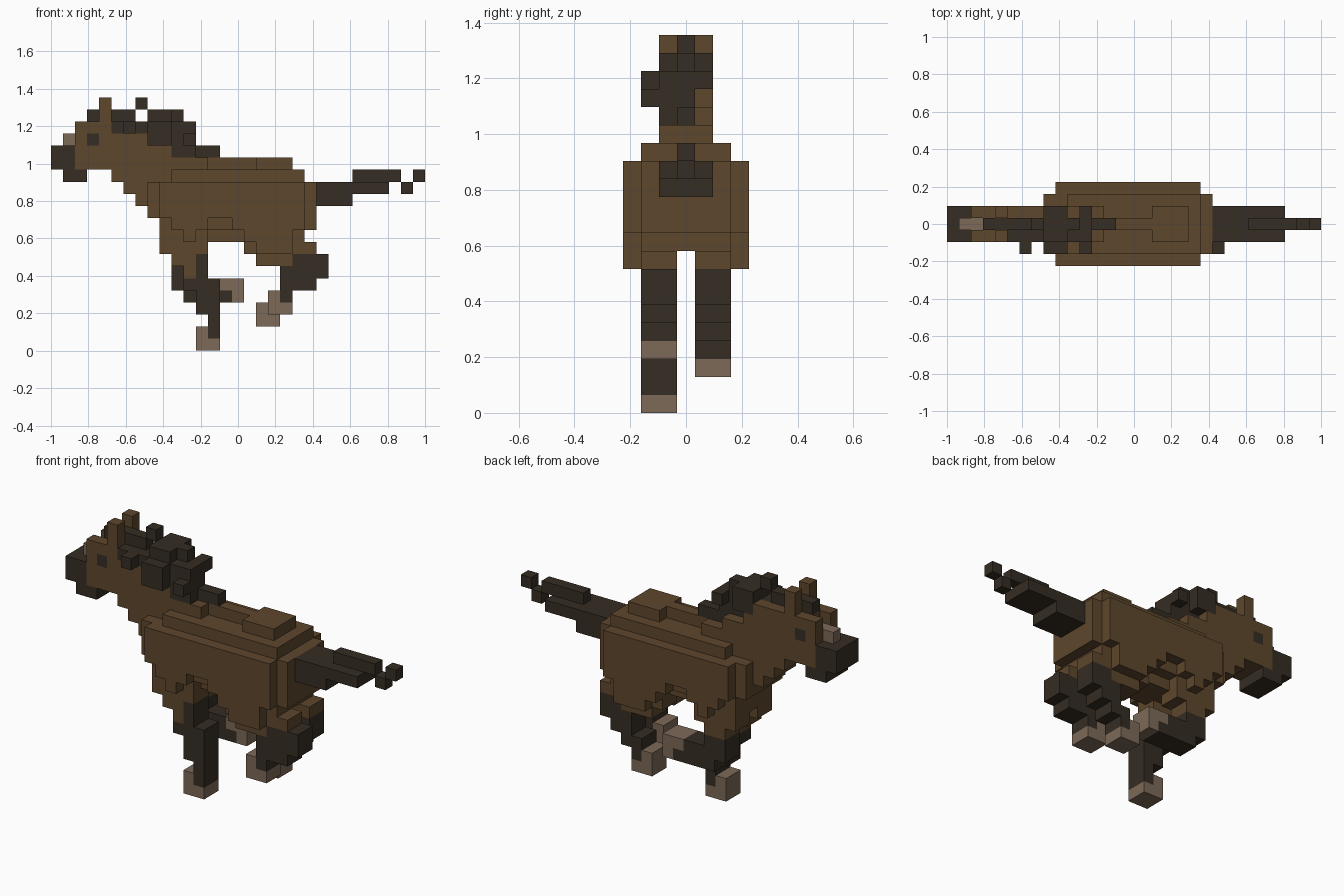
import bpy, bmesh
from mathutils import Vector

if "Cube" in bpy.data.objects:
    bpy.data.objects.remove(bpy.data.objects["Cube"], do_unlink=True)

V = 2 / 31                      # size of one block


def material(name, rgb):
    m = bpy.data.materials.new(name)
    m.use_nodes = True
    m.diffuse_color = (*rgb, 1)
    m.node_tree.nodes["Principled BSDF"].inputs["Base Color"].default_value = (*rgb, 1)
    return m


brown = material("coat brown", (0.112, 0.063, 0.026))
dark = material("dark mane", (0.036, 0.026, 0.017))
light = material("hoof tan", (0.205, 0.143, 0.098))

taken = {}                      # block -> part name
parts = {}                      # part name -> material


def part(name, mat, *boxes):
    """Claim free blocks from boxes (x0, x1, y0, y1, z0, z1), upper ends excluded, y 0 = centre."""
    parts[name] = mat
    for x0, x1, y0, y1, z0, z1 in boxes:
        for x in range(x0, x1):
            for y in range(y0, y1):
                for z in range(z0, z1):
                    taken.setdefault((x, y, z), name)


def both(*boxes):
    """Each box together with its mirror image across the centre."""
    return [b for x0, x1, y0, y1, z0, z1 in boxes
            for b in ((x0, x1, y0, y1, z0, z1), (x0, x1, 1 - y1, 1 - y0, z0, z1))]


# head details
part("eyes", dark, *both((3, 4, 1, 2, 17, 18)))
part("muzzle", dark, (0, 2, -1, 2, 15, 17), (1, 3, -1, 2, 14, 15))
part("nose_blaze", light, (1, 3, 0, 1, 17, 18))
part("ears", brown, *both((4, 5, 1, 2, 18, 21)))

# forelock and mane, falling to the right side of the neck
part("forelock", dark, (3, 7, 0, 1, 19, 20), (5, 7, -1, 0, 18, 19), (6, 7, -2, -1, 18, 19))
part("mane", dark,
     (7, 8, 0, 1, 20, 21), (7, 12, -1, 1, 18, 19), (8, 11, 0, 1, 19, 20),
     (8, 10, -1, 2, 19, 20), (8, 10, -2, -1, 17, 19), (8, 10, 1, 2, 18, 19),
     (9, 12, -1, 1, 17, 18), (11, 12, -2, -1, 17, 18), (11, 12, 1, 2, 18, 19),
     (10, 12, -1, 0, 16, 17), (11, 14, 0, 1, 16, 17))

# tail
part("tail", dark,
     (22, 25, -1, 2, 12, 13), (22, 28, -1, 2, 13, 14), (25, 29, 0, 1, 14, 15),
     (29, 30, 0, 1, 13, 14), (30, 31, 0, 1, 14, 15))


# legs: side views of each leg swept over two blocks of width
def leg(name, y0, shin, hoof):
    part(name, dark, *[(a, b, y0, y0 + 2, c, d) for a, b, c, d in shin])
    part(name + "_hoof", light, *[(a, b, y0, y0 + 2, c, d) for a, b, c, d in hoof])


leg("front_right_leg", -2,
    [(12, 13, 6, 8), (11, 13, 5, 6), (12, 14, 3, 6), (13, 14, 1, 4)],
    [(12, 14, 0, 1), (12, 13, 1, 2)])
leg("front_left_leg", 1,
    [(10, 12, 5, 7), (11, 14, 4, 6), (14, 15, 4, 5)],
    [(15, 16, 4, 6), (14, 15, 5, 6)])
leg("hind_right_leg", -2,
    [(20, 23, 7, 8), (19, 23, 6, 7), (19, 22, 5, 6), (19, 20, 4, 5)],
    [(18, 20, 3, 4), (18, 19, 4, 5)])
leg("hind_left_leg", 1,
    [(20, 22, 7, 8), (19, 22, 6, 7), (19, 21, 5, 6), (18, 20, 4, 5), (18, 19, 3, 4)],
    [(17, 19, 2, 3), (17, 18, 3, 4)])

# head and stepped neck
part("head", brown, (2, 3, -1, 2, 15, 18), *both((2, 3, 1, 2, 18, 19)), (3, 8, -1, 2, 15, 19))
part("neck", brown,
     (8, 9, -1, 2, 17, 18), (8, 11, -1, 2, 16, 17), (8, 13, -1, 2, 15, 16),
     (5, 10, -1, 2, 14, 15), (6, 10, -1, 2, 13, 14), (7, 10, -1, 2, 12, 13))

# barrel, built in layers from the belly to the spine
part("body", brown,
     (9, 21, -1, 2, 9, 10), (9, 22, -2, 3, 10, 11), (8, 22, -2, 3, 11, 14),
     (9, 21, -3, 4, 11, 14), (10, 21, -2, 3, 14, 15),
     (13, 17, 0, 1, 15, 16), (17, 20, -1, 2, 15, 16))

# shoulders and thighs
part("shoulders", brown, *both(
    (9, 13, 1, 3, 8, 10), (10, 12, 1, 3, 7, 8), (11, 12, 1, 3, 6, 7),
    (10, 13, 3, 4, 10, 11), (11, 12, 3, 4, 9, 10)))
part("thighs", brown, *both(
    (16, 21, 1, 3, 9, 10), (16, 22, 1, 3, 8, 9), (17, 20, 1, 3, 7, 8),
    (15, 21, 3, 4, 10, 11), (16, 20, 3, 4, 9, 10), (17, 20, 3, 4, 8, 9)))


# mesh every part from its exposed block faces
def build(name, mat):
    bm = bmesh.new()
    for block, owner in taken.items():
        if owner != name:
            continue
        for axis in range(3):
            for sign in (-1, 1):
                step = [0, 0, 0]
                step[axis] = sign
                if tuple(b + s for b, s in zip(block, step)) in taken:
                    continue
                corners = []
                for u, w in ((-1, -1), (1, -1), (1, 1), (-1, 1))[::sign]:
                    c = [0, 0, 0]
                    c[axis], c[(axis + 1) % 3], c[(axis + 2) % 3] = sign, u, w
                    x, y, z = (b + o / 2 for b, o in zip(block, c))
                    corners.append(bm.verts.new(Vector((x - 15, y, z + 0.5)) * V))
                bm.faces.new(corners)
    bmesh.ops.remove_doubles(bm, verts=bm.verts, dist=V / 100)
    mesh = bpy.data.meshes.new(name)
    bm.to_mesh(mesh)
    bm.free()
    mesh.materials.append(mat)
    bpy.context.collection.objects.link(bpy.data.objects.new(name, mesh))


for part_name, part_mat in parts.items():
    build(part_name, part_mat)
